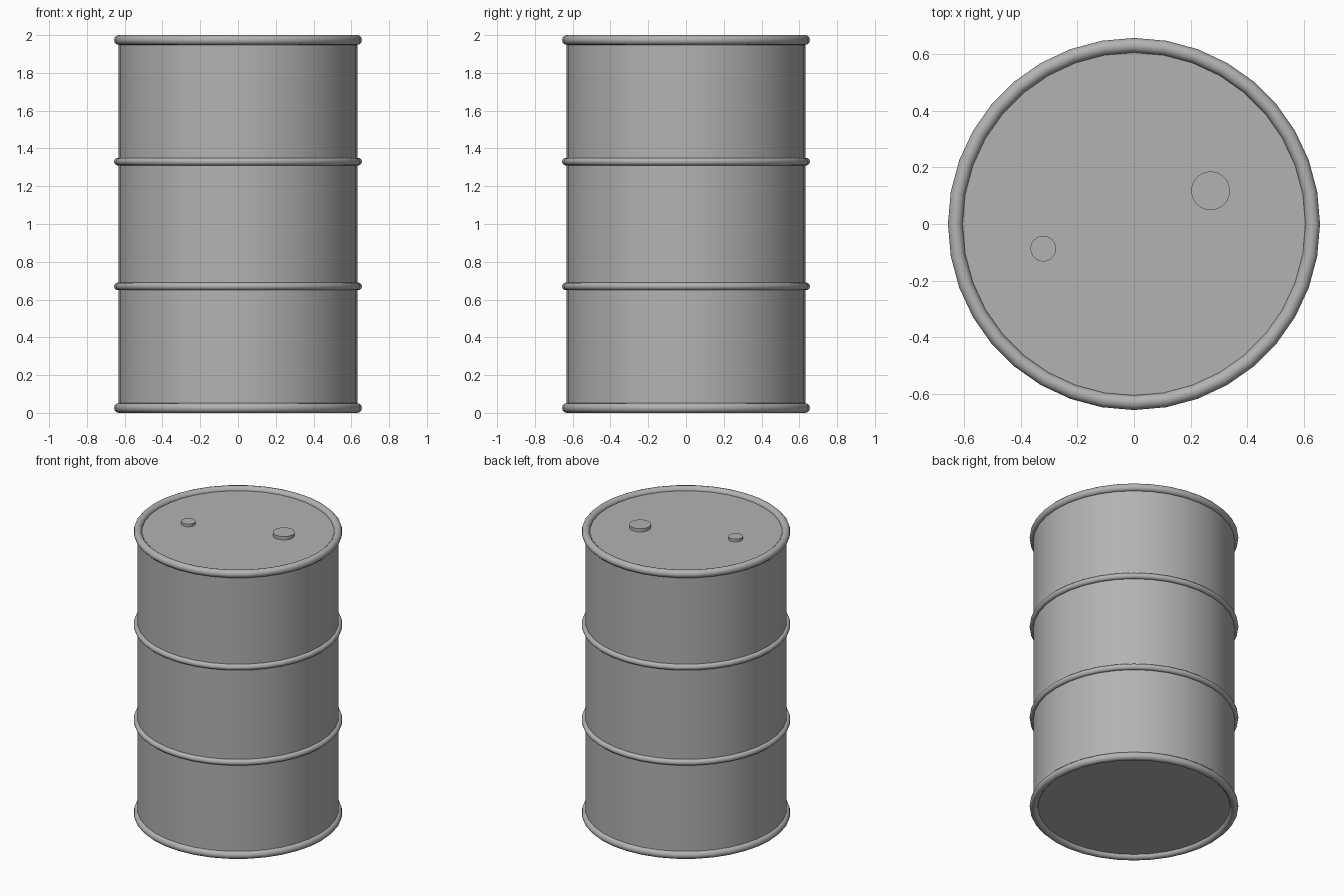
import bpy
import math

default = bpy.data.objects.get("Cube")
if default:
    bpy.data.objects.remove(default, do_unlink=True)

SIDES = 36

steel = bpy.data.materials.new("grey_steel")
steel.use_nodes = True
colour = (0.45, 0.45, 0.45, 1)
steel.diffuse_color = colour
steel.node_tree.nodes["Principled BSDF"].inputs["Base Color"].default_value = colour


def finish(name):
    obj = bpy.context.object
    obj.name = name
    obj.data.materials.append(steel)
    bpy.ops.object.shade_smooth_by_angle(angle=math.radians(40))
    return obj


def disc(name, x, y, bottom, top, radius, sides=SIDES):
    bpy.ops.mesh.primitive_cylinder_add(vertices=sides, radius=radius, depth=top - bottom,
                                        location=(x, y, (bottom + top) / 2))
    return finish(name)


def ring(name, z, outer, thickness):
    bpy.ops.mesh.primitive_torus_add(major_segments=SIDES, minor_segments=12,
                                     major_radius=outer - thickness, minor_radius=thickness,
                                     location=(0, 0, z))
    return finish(name)


# Drum body with flat lid and base recessed inside the rims
disc("drum_body", 0, 0, 0.025, 1.975, 0.633)

# Rolled rims and the two rolling hoops
ring("bottom_rim", 0.026, 0.656, 0.026)
ring("lower_hoop", 0.67, 0.656, 0.02)
ring("upper_hoop", 1.33, 0.656, 0.02)
ring("top_rim", 1.974, 0.656, 0.026)

# Filler and vent caps on the lid
disc("large_cap", 0.27, 0.117, 1.97, 1.998, 0.068)
disc("small_cap", -0.32, -0.087, 1.97, 1.994, 0.045)
